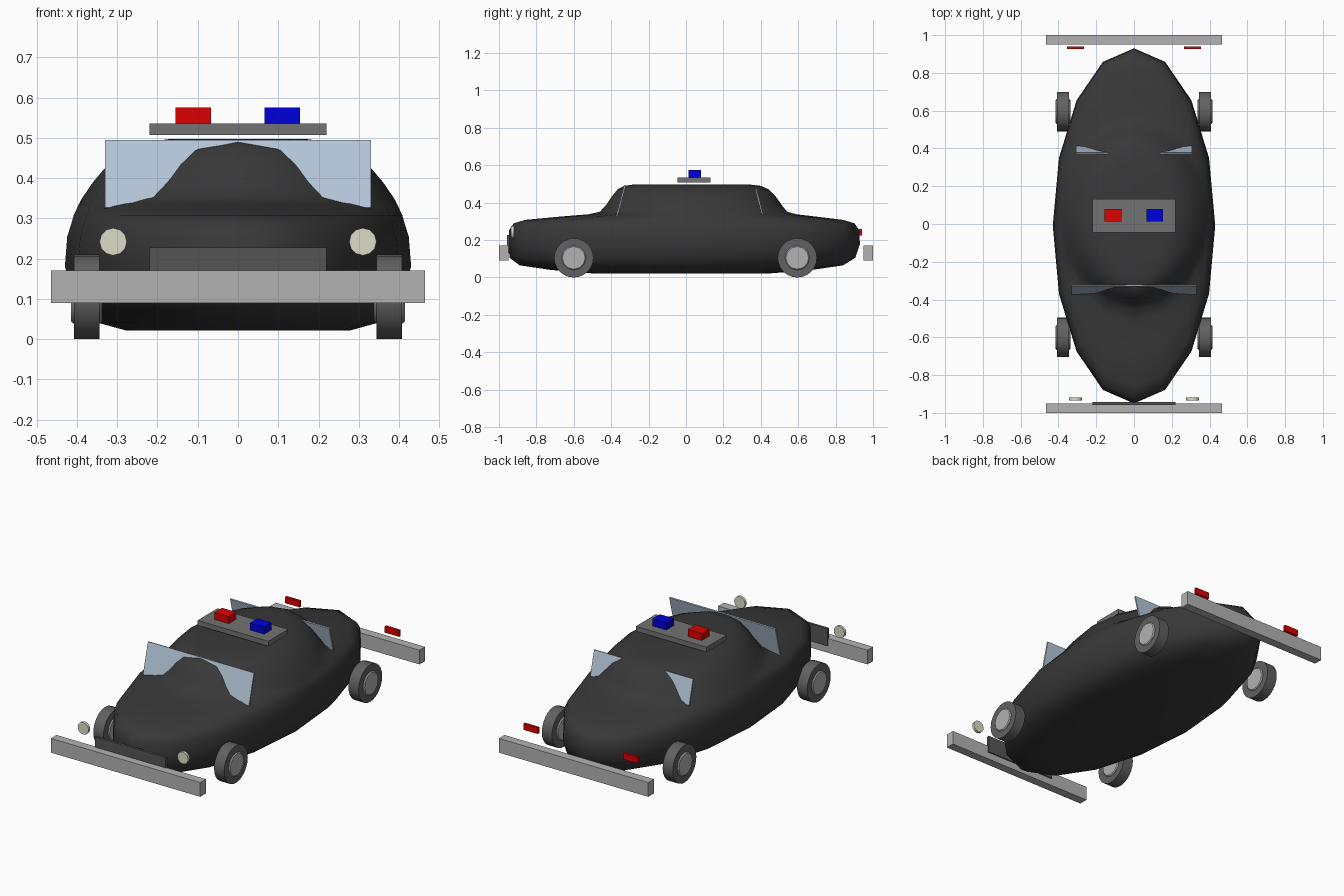
import bpy, bmesh, math
from mathutils import Matrix

if "Cube" in bpy.data.objects:
    bpy.data.objects.remove(bpy.data.objects["Cube"])


def material(name, r, g, b):
    m = bpy.data.materials.new(name)
    m.diffuse_color = (r, g, b, 1)
    m.use_nodes = True
    m.node_tree.nodes["Principled BSDF"].inputs["Base Color"].default_value = m.diffuse_color
    return m


BLACK = material("black_paint", 0.04, 0.04, 0.04)
RUBBER = material("rubber", 0.12, 0.12, 0.12)
METAL = material("metal", 0.45, 0.45, 0.45)
DARK = material("dark_trim", 0.09, 0.09, 0.09)
BAR = material("bar_grey", 0.17, 0.17, 0.17)
GLASS = material("glass", 0.47, 0.58, 0.70)
CREAM = material("lamp_cream", 0.72, 0.72, 0.58)
RED = material("red", 0.72, 0.0, 0.0)
BLUE = material("blue", 0.0, 0.0, 0.72)


def finish(name, bm, mat, angle=None):
    bmesh.ops.recalc_face_normals(bm, faces=bm.faces)
    me = bpy.data.meshes.new(name)
    bm.to_mesh(me)
    bm.free()
    ob = bpy.data.objects.new(name, me)
    bpy.context.collection.objects.link(ob)
    me.materials.append(mat)
    if angle:
        bpy.ops.object.select_all(action='DESELECT')
        ob.select_set(True)
        bpy.context.view_layer.objects.active = ob
        bpy.ops.object.shade_smooth_by_angle(angle=math.radians(angle))
    return ob


def box(name, x, y, z, mat, tilt=0):
    """Box from (min, max) ranges, optionally tilted about x."""
    bm = bmesh.new()
    bmesh.ops.create_cube(bm, size=1)
    bm.transform(Matrix.Diagonal((x[1] - x[0], y[1] - y[0], z[1] - z[0], 1)))
    bm.transform(Matrix.Rotation(tilt, 4, 'X'))
    bm.transform(Matrix.Translation((sum(x) / 2, sum(y) / 2, sum(z) / 2)))
    return finish(name, bm, mat)


def disc(name, centre, radius, depth, axis, sides, mat, bevel=0):
    """Cylinder lying along x or y, with optional rounded rims."""
    bm = bmesh.new()
    bmesh.ops.create_cone(bm, cap_ends=True, segments=sides,
                          radius1=radius, radius2=radius, depth=depth)
    if bevel:
        rims = [e for e in bm.edges if abs(e.verts[0].co.z - e.verts[1].co.z) < 1e-5]
        bmesh.ops.bevel(bm, geom=rims, offset=bevel, segments=1, affect='EDGES')
    turn = 'Y' if axis == 'X' else 'X'
    bm.transform(Matrix.Rotation(math.pi / 2, 4, turn))
    bm.transform(Matrix.Translation(centre))
    return finish(name, bm, mat, 35)


# Body shell: stacked oval rings (height, front y, back y, half width)
RINGS = [
    (0.022, -0.50, 0.45, 0.28), (0.040, -0.72, 0.67, 0.345),
    (0.065, -0.89, 0.84, 0.380), (0.105, -0.943, 0.905, 0.408),
    (0.18, -0.95, 0.93, 0.430), (0.255, -0.945, 0.925, 0.424),
    (0.290, -0.92, 0.90, 0.413), (0.308, -0.86, 0.84, 0.408),
    (0.325, -0.68, 0.70, 0.400), (0.338, -0.52, 0.59, 0.394),
    (0.352, -0.46, 0.54, 0.386), (0.390, -0.425, 0.51, 0.360),
    (0.435, -0.395, 0.478, 0.322), (0.472, -0.365, 0.44, 0.27),
    (0.490, -0.33, 0.40, 0.22), (0.497, -0.28, 0.34, 0.17),
]
SIDES = 16
bm = bmesh.new()
loops = []
for z, front, back, half in RINGS:
    mid, reach = (front + back) / 2, (back - front) / 2
    loops.append([bm.verts.new((half * math.sin(a), mid + reach * math.cos(a), z))
                  for a in (math.tau * i / SIDES for i in range(SIDES))])
for low, high in zip(loops, loops[1:]):
    for i in range(SIDES):
        j = (i + 1) % SIDES
        bm.faces.new((low[i], low[j], high[j], high[i]))
bm.faces.new(loops[0])
bm.faces.new(loops[-1])
finish("body_shell", bm, BLACK, 60)

# Wheels and hubs
for sx, side in ((-1, "left"), (1, "right")):
    for y, end in ((-0.60, "front"), (0.595, "rear")):
        c = (sx * 0.376, y, 0.105)
        disc(f"{end}_{side}_tyre", c, 0.105, 0.063, 'X', 24, RUBBER)
        disc(f"{end}_{side}_hub", c, 0.066, 0.077, 'X', 12, METAL, 0.005)

# Bumpers and grille
box("front_bumper", (-0.465, 0.465), (-1.0, -0.95), (0.09, 0.17), METAL)
box("rear_bumper", (-0.465, 0.465), (0.95, 1.0), (0.09, 0.17), METAL)
box("grille", (-0.22, 0.22), (-0.957, -0.943), (0.13, 0.228), DARK)

# Headlamps and tail lamps
for sx, side in ((-1, "left"), (1, "right")):
    disc(f"{side}_headlamp", (sx * 0.31, -0.927, 0.242), 0.034, 0.015, 'Y', 12, CREAM)
    x = sorted((sx * 0.265, sx * 0.355))
    box(f"{side}_tail_lamp", x, (0.926, 0.94), (0.225, 0.26), RED)

# Tilted window panes
box("windscreen", (-0.33, 0.33), (-0.352, -0.344), (0.323, 0.497), GLASS, -0.26)
box("rear_window", (-0.308, 0.308), (0.387, 0.395), (0.335, 0.475), GLASS, 0.25)

# Roof light bar
box("light_bar", (-0.22, 0.22), (-0.045, 0.132), (0.507, 0.535), BAR)
box("red_beacon", (-0.155, -0.067), (0.013, 0.08), (0.535, 0.575), RED)
box("blue_beacon", (0.066, 0.154), (0.013, 0.08), (0.535, 0.575), BLUE)
